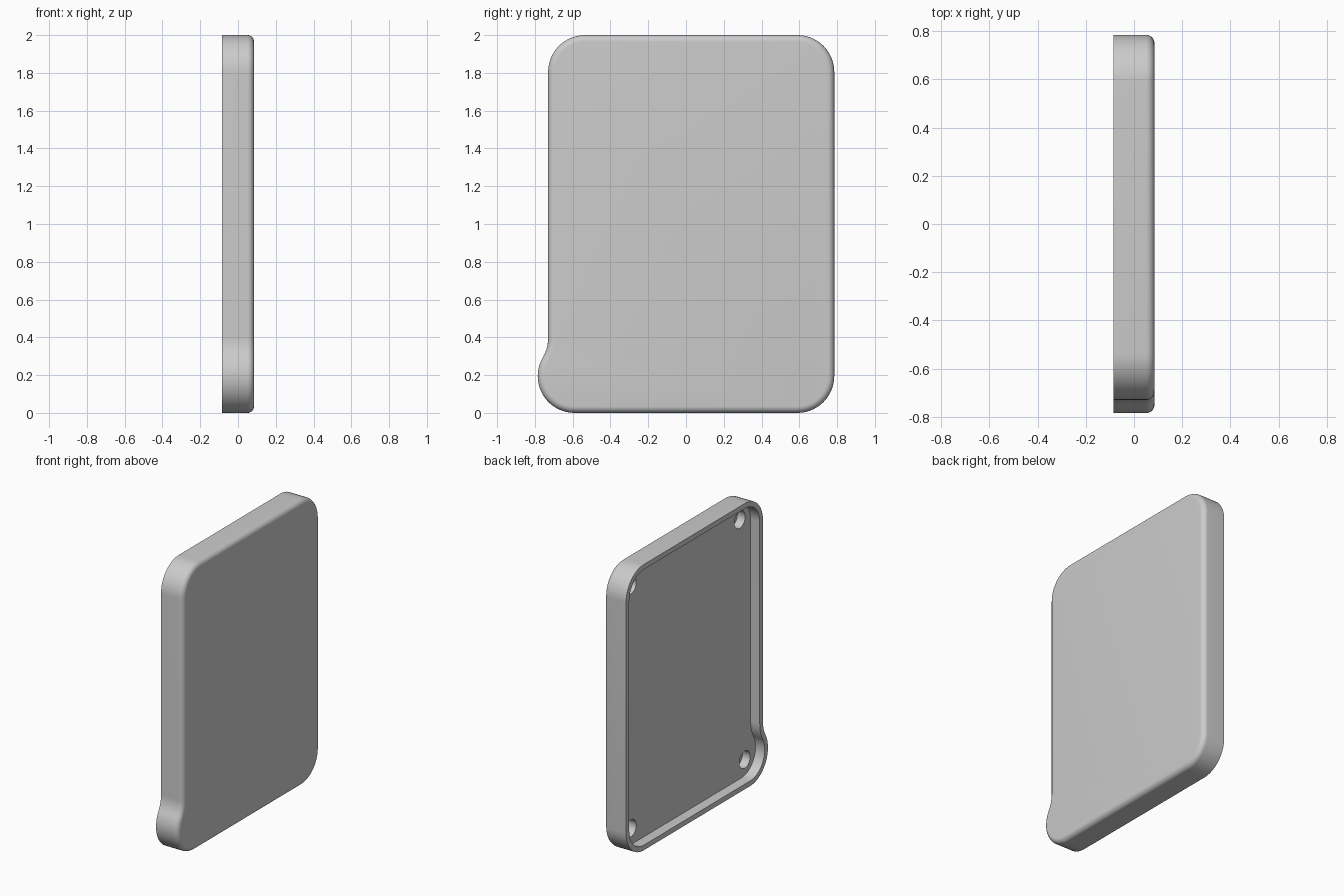
import bpy, bmesh
from math import sin, cos, radians, atan2, degrees, sqrt

if "Cube" in bpy.data.objects:
    bpy.data.objects.remove(bpy.data.objects["Cube"], do_unlink=True)

BACK, FRONT = -0.085, 0.085      # open side and smooth side along x
FLOOR, HOLE_DEPTH = -0.014, 0.06
WALL, ROUND = 0.036, 0.035
LEFT, TAB, RIGHT, TOP = -0.73, -0.785, 0.785, 2.0
R, R_NECK = 0.195, 0.2           # corner radius and concave neck radius


def arc(cy, cz, r, start, end, steps=14):
    angles = [radians(start + (end - start) * i / steps) for i in range(steps + 1)]
    return [(cy + r * cos(a), cz + r * sin(a)) for a in angles]


def outline(inset):
    """Counter-clockwise panel outline with a thumb tab, moved inwards by inset."""
    r = R - inset
    tab_y = TAB + R
    neck_y = LEFT - R_NECK
    rise = sqrt((R + R_NECK) ** 2 - (tab_y - neck_y) ** 2)
    tilt = degrees(atan2(rise, tab_y - neck_y))
    pts = arc(RIGHT - R, R, r, -90, 0)
    pts += arc(RIGHT - R, TOP - R, r, 0, 90)
    pts += arc(LEFT + R, TOP - R, r, 90, 180)
    pts += arc(neck_y, R + rise, R_NECK + inset, 0, -tilt, 10)
    pts += arc(tab_y, R, r, 180 - tilt, 270, 20)[1:]
    return pts


bm = bmesh.new()


def ring(points, x):
    return [bm.verts.new((x, y, z)) for y, z in points]


def bridge(a, b):
    for i in range(len(a)):
        j = (i + 1) % len(a)
        bm.faces.new((a[i], a[j], b[j], b[i]))


def loop_edges(verts):
    return [bm.edges.get((v, verts[i - 1])) for i, v in enumerate(verts)]


# Shell: recess wall, back rim, outer side, rounded front edge
floor_ring = ring(outline(WALL), FLOOR)
rings = [floor_ring, ring(outline(WALL), BACK), ring(outline(0), BACK)]
for i in range(9):
    a = radians(90 * i / 8)
    rings.append(ring(outline(ROUND * (1 - cos(a))), FRONT - ROUND * (1 - sin(a))))
for a, b in zip(rings, rings[1:]):
    bridge(a, b)
bm.faces.new(rings[-1])

# Round blind holes near the corners of the recess floor
border = loop_edges(floor_ring)
for y, z in ((0.63, 0.15), (0.63, 1.85), (-0.575, 1.85), (-0.63, 0.15)):
    circle = arc(y, z, 0.06, 0, 360, 40)[:-1]
    mouth, end = ring(circle, FLOOR), ring(circle, FLOOR + HOLE_DEPTH)
    bridge(mouth, end)
    bm.faces.new(end)
    border += loop_edges(mouth)

# Recess floor around the holes
bmesh.ops.triangle_fill(bm, edges=border, use_beauty=True, normal=(-1, 0, 0))
bmesh.ops.recalc_face_normals(bm, faces=bm.faces)

mesh = bpy.data.meshes.new("cover_panel")
bm.to_mesh(mesh)
bm.free()
panel = bpy.data.objects.new("cover_panel", mesh)
bpy.context.collection.objects.link(panel)

# Plain grey material
grey = bpy.data.materials.new("light_grey")
grey.use_nodes = True
color = (0.6, 0.6, 0.6, 1)
grey.diffuse_color = color
grey.node_tree.nodes["Principled BSDF"].inputs["Base Color"].default_value = color
mesh.materials.append(grey)

bpy.ops.object.select_all(action="DESELECT")
panel.select_set(True)
bpy.context.view_layer.objects.active = panel
bpy.ops.object.shade_smooth_by_angle(angle=radians(30))
